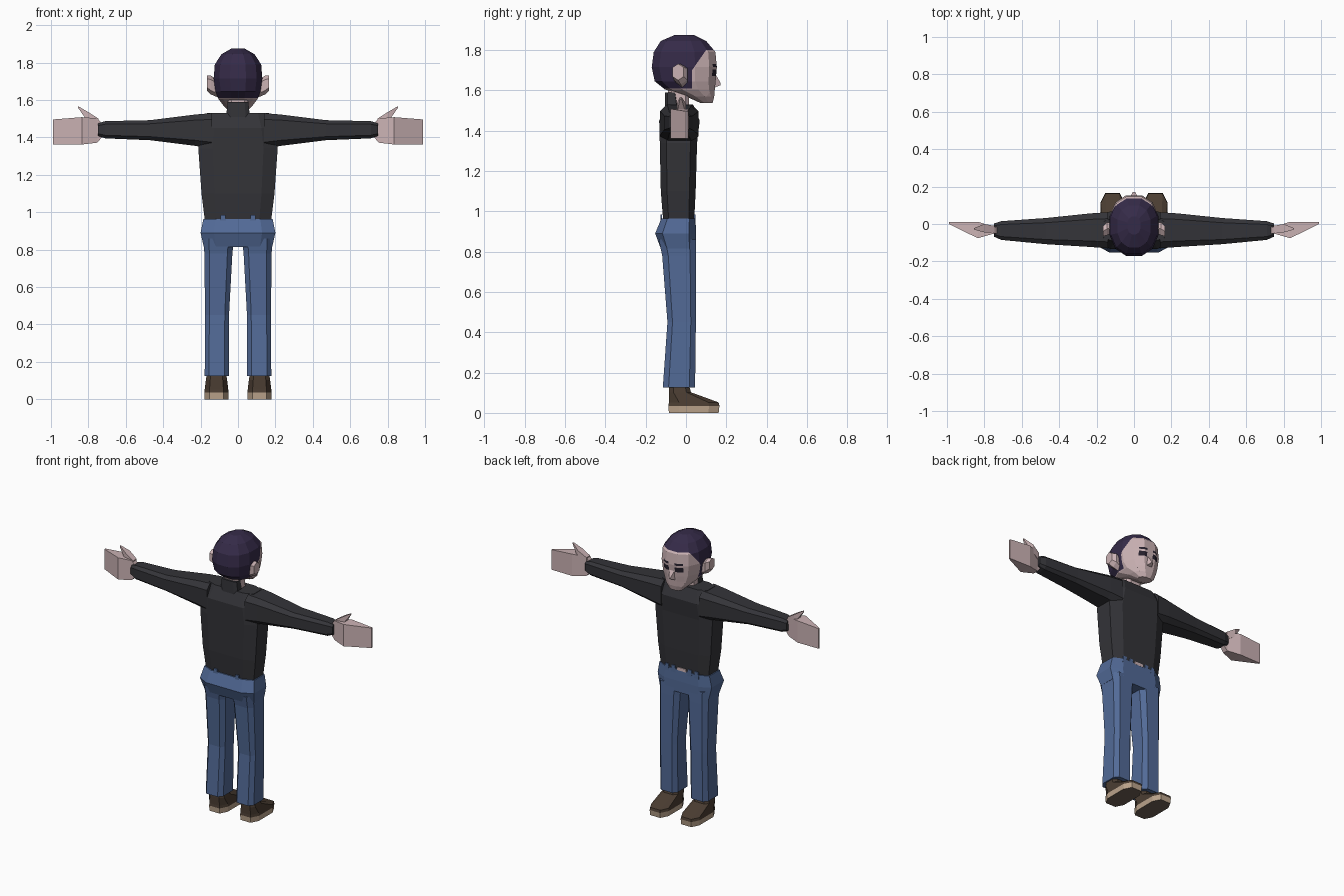
import bpy, bmesh, math
from mathutils import Vector


def material(name, rgb):
    m = bpy.data.materials.new(name)
    m.diffuse_color = (*rgb, 1)
    return m


SKIN = material("skin", (.60, .45, .46))
HAIR = material("dark violet hair", (.036, .024, .066))
SWEATER = material("charcoal sweater", (.034, .034, .040))
DENIM = material("blue denim", (.085, .145, .31))
LEATHER = material("brown leather", (.070, .047, .032))
SOLE = material("tan sole", (.50, .37, .26))
TREAD = material("dark tread", (.16, .12, .09))
DARK = material("eye dark", (.018, .014, .025))


def loft(name, axis, sections, mats, n=8, p=.5, mirror=False, cuts=(), rule=None):
    """Skin rounded-box rings; section = (position, u0, u1, v0, v1) along an axis."""
    bm = bmesh.new()
    rings = []
    top = math.cos(math.pi / n) ** p
    for t, u0, u1, v0, v1 in sections:
        ring = []
        for i in range(n):
            a = (i + .5) * 2 * math.pi / n
            c, s = math.cos(a), math.sin(a)
            u = (u0 + u1) / 2 + (u1 - u0) / 2 * math.copysign(abs(c) ** p, c) / top
            v = (v0 + v1) / 2 + (v1 - v0) / 2 * math.copysign(abs(s) ** p, s) / top
            co = {"x": (t, u, v), "y": (u, t, v), "z": (u, v, t)}[axis]
            ring.append(bm.verts.new(co))
        rings.append(ring)
    for r, q in zip(rings, rings[1:]):
        for i in range(n):
            j = (i + 1) % n
            bm.faces.new((r[i], r[j], q[j], q[i]))
    bm.faces.new(rings[0])
    bm.faces.new(rings[-1])
    for co, no in cuts:
        bmesh.ops.bisect_plane(bm, geom=bm.verts[:] + bm.edges[:] + bm.faces[:],
                               plane_co=co, plane_no=no)
    bmesh.ops.recalc_face_normals(bm, faces=bm.faces[:])
    if rule:
        for f in bm.faces:
            f.material_index = rule(f.calc_center_median())
    me = bpy.data.meshes.new(name)
    bm.to_mesh(me)
    bm.free()
    for m in mats:
        me.materials.append(m)
    ob = bpy.data.objects.new(name, me)
    bpy.context.collection.objects.link(ob)
    if mirror:
        ob.modifiers.new("mirror", "MIRROR")
    return ob


# Sweater: body, sleeves, collar
loft("sweater_body", "z", [
    (.94, -.175, .175, -.112, .040),
    (1.10, -.195, .195, -.125, .048),
    (1.34, -.212, .212, -.130, .055),
    (1.45, -.195, .195, -.133, .068),
    (1.53, -.165, .165, -.095, .035)], [SWEATER])
loft("sleeves", "x", [
    (.14, -.130, .063, 1.34, 1.53),
    (.23, -.123, .057, 1.355, 1.522),
    (.47, -.108, .032, 1.385, 1.492),
    (.71, -.085, .015, 1.395, 1.487),
    (.748, -.068, .003, 1.408, 1.475)], [SWEATER], mirror=True)
loft("collar", "z", [
    (1.50, -.065, .065, -.105, -.03),
    (1.59, -.055, .055, -.103, -.045)], [SWEATER])

# Jeans: hips, legs, belt loops at the hem
loft("jeans_hips", "z", [
    (.965, -.185, .185, -.122, .047),
    (.89, -.200, .200, -.153, .050),
    (.815, -.183, .183, -.125, .049)], [DENIM])
loft("jeans_legs", "z", [
    (.86, .022, .184, -.135, .049),
    (.78, .030, .180, -.118, .050),
    (.45, .048, .176, -.092, .049),
    (.125, .048, .178, -.115, .045)], [DENIM], mirror=True)
for side, x in (("back", .08), ("front", .06), ("front_outer", .11)):
    y = -.122 if side == "back" else .044
    loft(side + "_belt_loops", "z", [
        (.94, x - .018, x + .018, y - .004, y + .004),
        (.985, x - .012, x + .012, y - .004, y + .004)], [DENIM], n=4, mirror=True)
loft("bare_waist_patch", "z", [
    (.96, -.035, .035, .040, .048),
    (.98, -.030, .030, .040, .047)], [SKIN], n=4)

# Shoes: uppers with soles, laces
loft("shoes", "z", [
    (0, .052, .178, -.085, .162),
    (.035, .050, .180, -.087, .166),
    (.052, .052, .178, -.085, .162),
    (.102, .058, .172, -.085, .025),
    (.145, .065, .165, -.082, .012)],
    [LEATHER, SOLE, TREAD], p=.6, mirror=True,
    rule=lambda c: 2 if c.z < .001 else 1 if c.z < .035 else 0)
for i, y in enumerate((.045, .075)):
    z = .094 - (y - .03) * .36
    loft("laces_%d" % i, "y", [
        (y, .09, .14, z - .004, z + .005),
        (y + .01, .09, .14, z - .008, z + .001)], [SOLE], n=4, mirror=True)

# Hands with thumbs
loft("hands", "x", [
    (.72, -.048, -.018, 1.41, 1.465),
    (.752, -.052, -.015, 1.372, 1.502),
    (.835, -.076, .012, 1.362, 1.508),
    (.99, .000, .010, 1.362, 1.496)], [SKIN], n=4, mirror=True)
loft("thumbs", "x", [
    (.745, -.045, -.010, 1.45, 1.50),
    (.80, -.045, .000, 1.48, 1.535),
    (.855, -.030, -.022, 1.558, 1.567)], [SKIN], n=4, mirror=True)

# Neck
loft("neck", "z", [
    (1.50, -.058, .058, -.09, .015),
    (1.63, -.052, .052, -.09, .015)], [SKIN])


# Head: hair, face, eyes and brows coloured by region
def head_colour(c):
    if c.z > 1.61 and (c.z > 1.80 or c.y < .03 or c.z > 1.70 + (c.y - .03) * 1.43):
        return 1
    if c.y > .07 and .022 < abs(c.x) < .072:
        if 1.672 < c.z < 1.703 or 1.716 < c.z < 1.73:
            return 2
    return 0


level = [(Vector((0, 0, z)), Vector((0, 0, 1)))
         for z in (1.61, 1.80, 1.672, 1.703, 1.716, 1.73)]
upright = [(Vector((x, 0, 0)), Vector((1, 0, 0))) for x in (-.072, -.022, .022, .072)]
hairline = [(Vector((0, .03, 0)), Vector((0, 1, 0))),
            (Vector((0, .03, 1.70)), Vector((0, -1.43, 1)))]
loft("head", "z", [
    (1.538, -.045, .045, .070, .132),
    (1.570, -.078, .078, .000, .140),
    (1.605, -.104, .104, -.105, .143),
    (1.645, -.120, .120, -.155, .147),
    (1.715, -.130, .130, -.170, .153),
    (1.79, -.124, .124, -.160, .146),
    (1.845, -.088, .088, -.125, .100),
    (1.875, -.035, .035, -.055, .040)],
    [SKIN, HAIR, DARK], n=12, p=.85, cuts=level + upright + hairline, rule=head_colour)

# Nose and ears
loft("nose", "y", [
    (.138, -.022, .022, 1.612, 1.695),
    (.172, -.007, .007, 1.626, 1.636)], [SKIN], n=4)
loft("ears", "x", [
    (.105, -.045, .005, 1.618, 1.70),
    (.145, -.060, .008, 1.635, 1.725),
    (.166, -.066, -.012, 1.655, 1.727)], [SKIN], n=6, p=.8, mirror=True)
